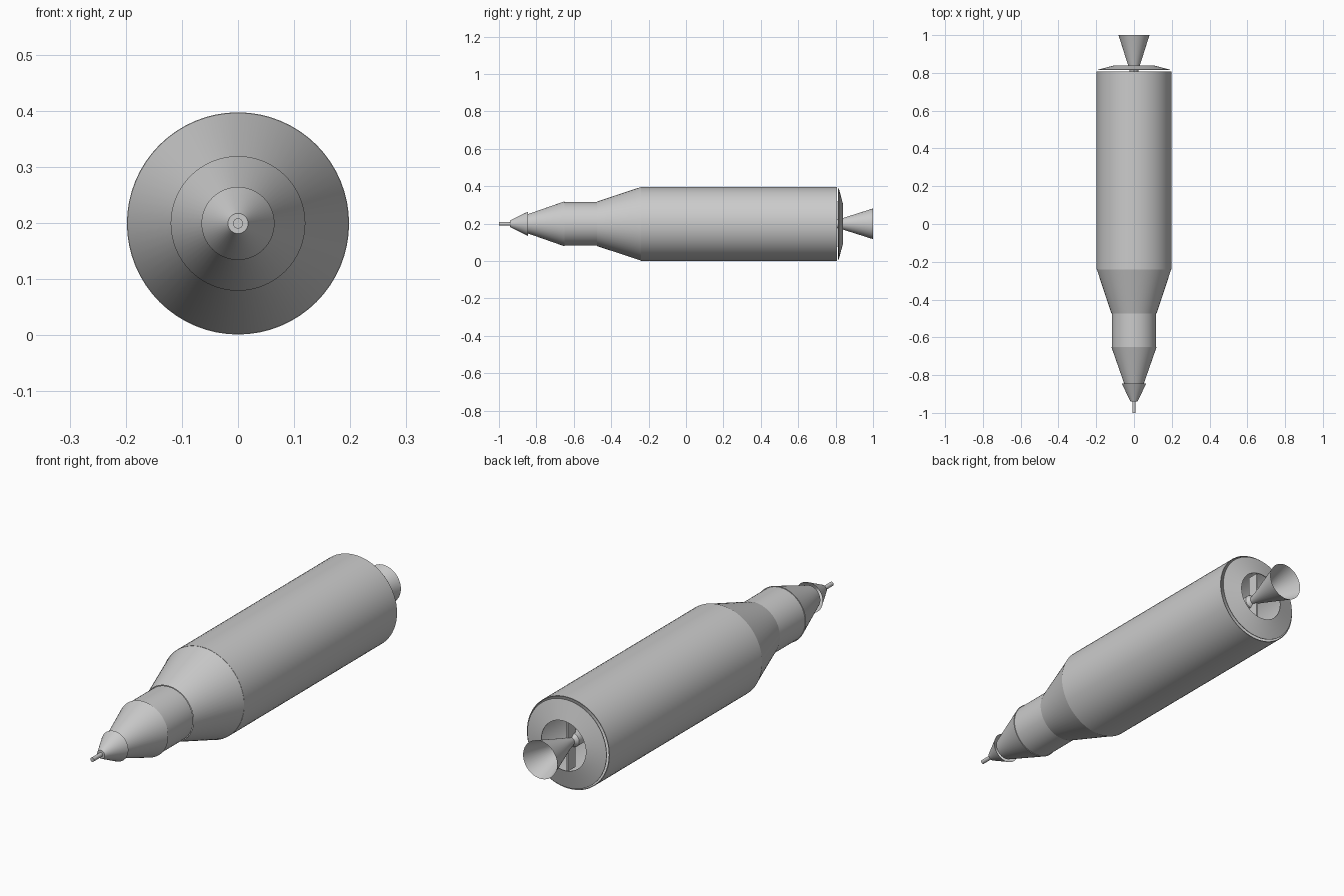
import bpy, math
from mathutils import Matrix

if "Cube" in bpy.data.objects:
    bpy.data.objects.remove(bpy.data.objects["Cube"])

CZ = 0.199      # height of the long axis
SEG = 64


def finish(name, verts, faces):
    me = bpy.data.meshes.new(name)
    me.from_pydata(verts, [], faces)
    ob = bpy.data.objects.new(name, me)
    bpy.context.collection.objects.link(ob)
    bpy.ops.object.select_all(action='DESELECT')
    ob.select_set(True)
    bpy.context.view_layer.objects.active = ob
    bpy.ops.object.mode_set(mode='EDIT')
    bpy.ops.mesh.select_all(action='SELECT')
    bpy.ops.mesh.normals_make_consistent(inside=False)
    bpy.ops.object.mode_set(mode='OBJECT')
    bpy.ops.object.shade_smooth_by_angle(angle=math.radians(15))
    return ob


def lathe(name, profile, seg=SEG, cap_front=False, cap_back=False, closed=False):
    """Revolve (y, radius) points around the long axis."""
    verts = [(r * math.cos(2 * math.pi * i / seg), y, CZ + r * math.sin(2 * math.pi * i / seg))
             for y, r in profile for i in range(seg)]
    n = len(profile)
    faces = []
    for k in range(n if closed else n - 1):
        a, b = k * seg, ((k + 1) % n) * seg
        faces += [(a + i, a + (i + 1) % seg, b + (i + 1) % seg, b + i) for i in range(seg)]
    if cap_front:
        faces.append(tuple(range(seg)))
    if cap_back:
        faces.append(tuple((n - 1) * seg + i for i in range(seg)))
    return finish(name, verts, faces)


def box(name, centre, size):
    v = [(centre[0] + sx * size[0] / 2, centre[1] + sy * size[1] / 2, centre[2] + sz * size[2] / 2)
         for sx in (-1, 1) for sy in (-1, 1) for sz in (-1, 1)]
    f = [(0, 1, 3, 2), (4, 5, 7, 6), (0, 1, 5, 4), (2, 3, 7, 6), (0, 2, 6, 4), (1, 3, 7, 5)]
    return finish(name, v, f)


# Main hull: hollow tank, shoulder taper and forward section
lathe("tank", [(-0.24, 0.198), (0.808, 0.198), (0.808, 0.195), (-0.24, 0.195)], closed=True)
lathe("shoulder", [(-0.475, 0.119), (-0.24, 0.197)])
lathe("forward_section", [(-0.65, 0.117), (-0.475, 0.117)])

# Nose cone, tip cone and probe
lathe("nose_cone", [(-0.85, 0.05), (-0.65, 0.12)], cap_front=True, cap_back=True)
lathe("nose_tip", [(-0.94, 0.018), (-0.845, 0.065)], cap_front=True)
lathe("nose_probe", [(-1.0, 0.009), (-0.93, 0.009)], seg=24, cap_front=True, cap_back=True)

# Conical aft ring with the engine opening
lathe("aft_ring", [(0.817, 0.19), (0.839, 0.107), (0.836, 0.107), (0.814, 0.19)], closed=True)

# Engine: bell nozzle, throat and mount
lathe("nozzle", [(0.79, 0.018), (0.83, 0.028), (1.0, 0.082)], seg=48)
lathe("engine_chamber", [(0.70, 0.03), (0.775, 0.03), (0.79, 0.018)], seg=32,
      cap_front=True, cap_back=True)
box("engine_mount_plate", (0, 0.79, CZ), (0.008, 0.05, 0.24))
